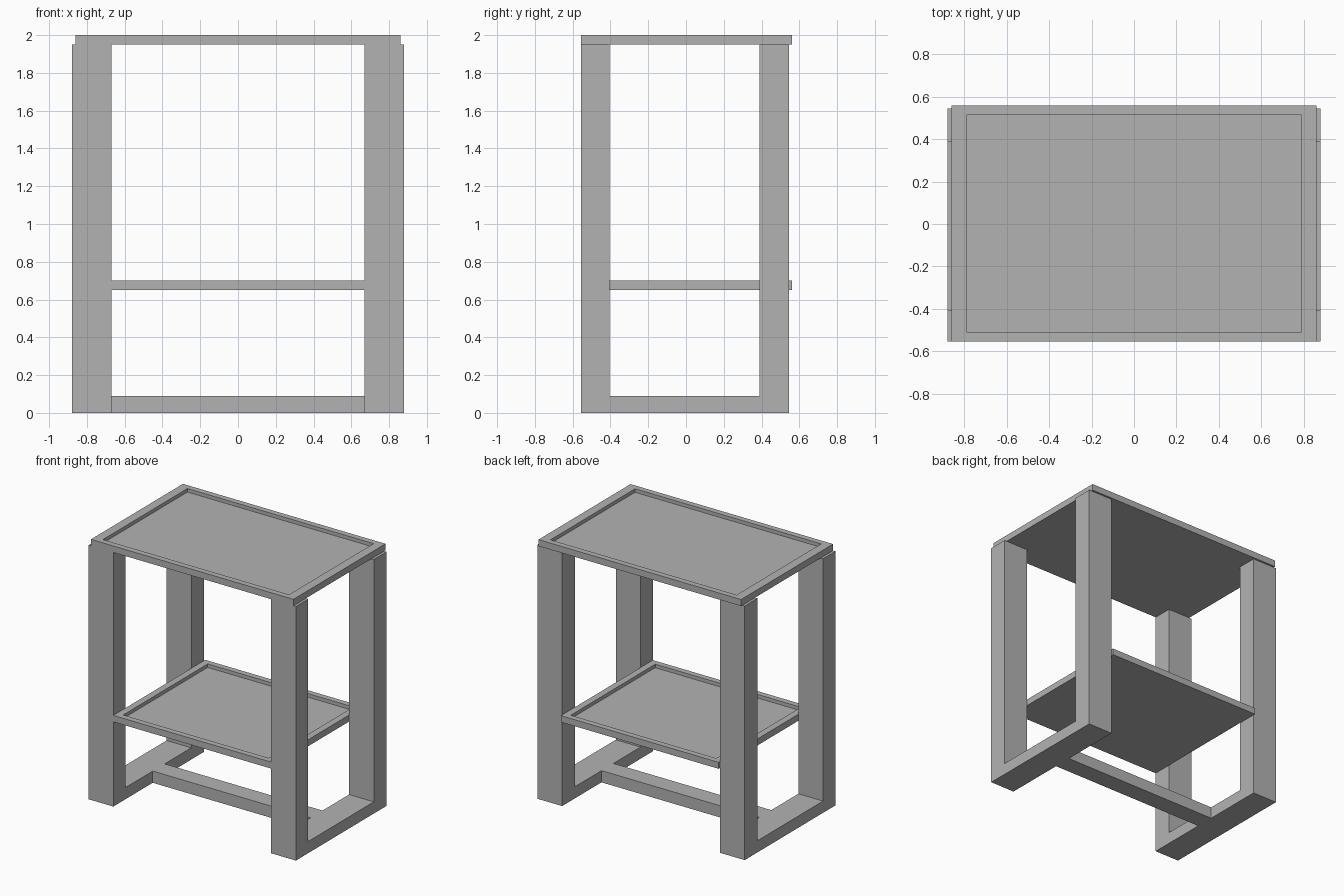
import bpy
import bmesh

cube = bpy.data.objects.get("Cube")
if cube:
    bpy.data.objects.remove(cube, do_unlink=True)

grey = bpy.data.materials.new("plain_grey")
grey.use_nodes = True
colour = (0.45, 0.45, 0.45, 1)
grey.diffuse_color = colour
grey.node_tree.nodes["Principled BSDF"].inputs["Base Color"].default_value = colour


def finish(name, bm):
    bmesh.ops.recalc_face_normals(bm, faces=bm.faces)
    mesh = bpy.data.meshes.new(name)
    bm.to_mesh(mesh)
    bm.free()
    mesh.materials.append(grey)
    obj = bpy.data.objects.new(name, mesh)
    bpy.context.collection.objects.link(obj)
    return obj


def box_mesh(x, y, z):
    """Box between the (low, high) limits on each axis."""
    bm = bmesh.new()
    bmesh.ops.create_cube(bm, size=1)
    for v in bm.verts:
        v.co = [lim[1] if c > 0 else lim[0] for c, lim in zip(v.co, (x, y, z))]
    return bm


def tray(name, half_x, z, rim_x, rim_y, depth):
    """Flat board with a raised rim around a sunken panel."""
    y = (-0.555, 0.56)
    bm = box_mesh((-half_x, half_x), y, z)
    bm.normal_update()
    top = max(bm.faces, key=lambda f: f.calc_center_median().z)
    # Inset the panel with its own border width on each axis, then sink it
    bmesh.ops.inset_region(bm, faces=[top], thickness=0.02)
    for v in top.verts:
        v.co.x = (half_x - rim_x) * (1 if v.co.x > 0 else -1)
        v.co.y = y[1] - rim_y if v.co.y > 0 else y[0] + rim_y
    panel = bmesh.ops.extrude_discrete_faces(bm, faces=[top])["faces"][0]
    for v in panel.verts:
        v.co.z -= depth
    return finish(name, bm)


# U-shaped side frames: two posts joined by a floor rail
leg_top, rail_top = 1.95, 0.09
profile = [(-0.555, 0), (0.545, 0), (0.545, leg_top), (0.39, leg_top),
           (0.39, rail_top), (-0.405, rail_top), (-0.405, leg_top), (-0.555, leg_top)]


def side_frame(name, x0, x1):
    bm = bmesh.new()
    face = bm.faces.new([bm.verts.new((x0, y, z)) for y, z in profile])
    sides = bmesh.ops.extrude_face_region(bm, geom=[face], use_keep_orig=True)
    for v in sides["geom"]:
        if isinstance(v, bmesh.types.BMVert):
            v.co.x = x1
    return finish(name, bm)


side_frame("left_side_frame", 0.67, 0.88)
side_frame("right_side_frame", -0.88, -0.67)

# Floor stretcher joining the frames
finish("floor_stretcher", box_mesh((-0.67, 0.67), (-0.077, 0.068), (0, rail_top)))

# Table top and lower shelf
tray("table_top", 0.86, (1.95, 2.0), 0.07, 0.045, 0.027)
tray("lower_shelf", 0.67, (0.65, 0.7), 0.052, 0.045, 0.027)
